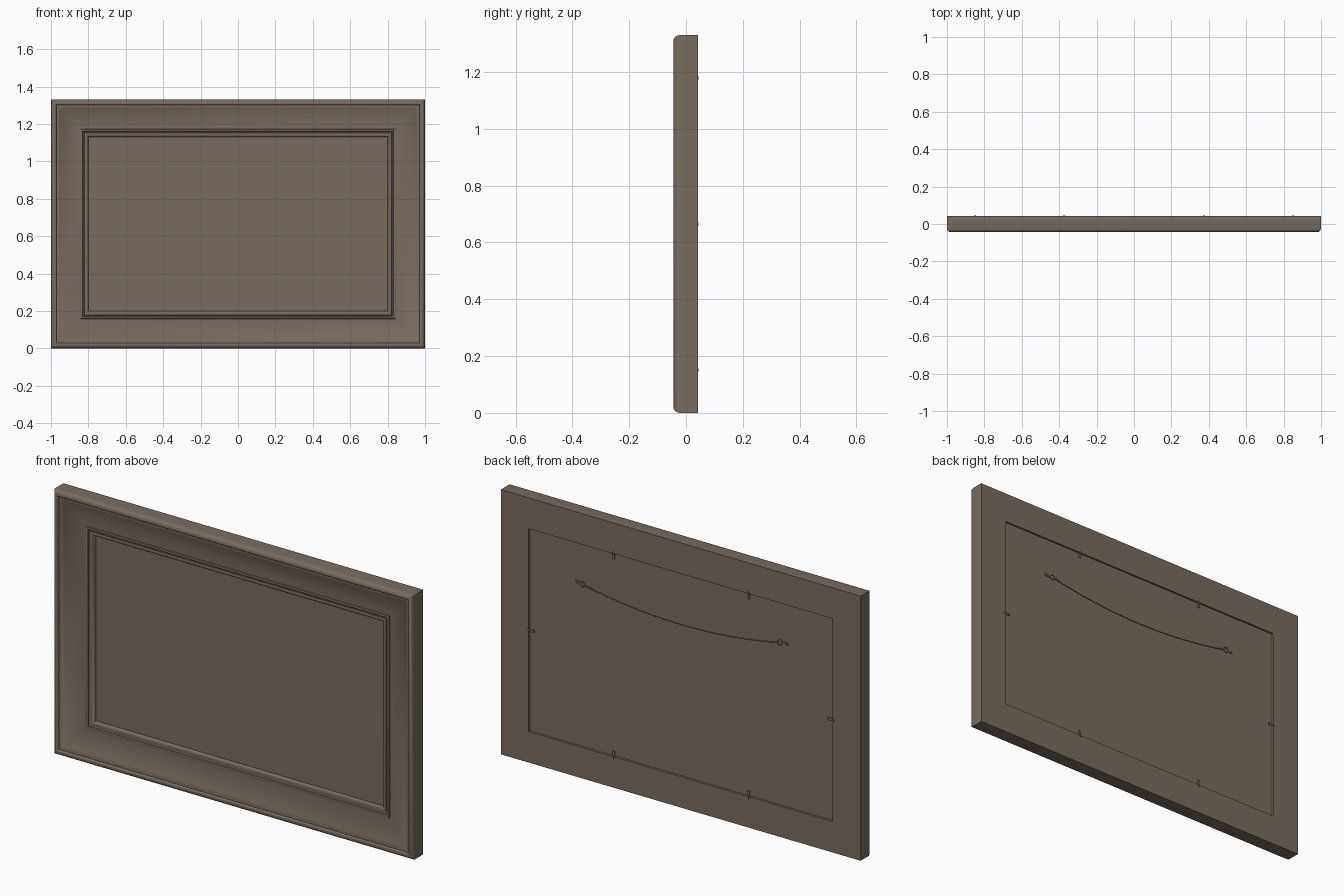
import bpy, bmesh, math
from mathutils import Vector

if "Cube" in bpy.data.objects:
    bpy.data.objects.remove(bpy.data.objects["Cube"])

H = 1.33          # frame height
HX, HZ = 1.0, H / 2
CZ = H / 2

brown = bpy.data.materials.new("taupe brown")
brown.diffuse_color = (0.19, 0.15, 0.115, 1)
brown.use_nodes = True
brown.node_tree.nodes["Principled BSDF"].inputs["Base Color"].default_value = brown.diffuse_color


def add_mesh(name, bm, angle=40):
    bmesh.ops.recalc_face_normals(bm, faces=bm.faces)
    me = bpy.data.meshes.new(name)
    bm.to_mesh(me)
    bm.free()
    me.materials.append(brown)
    ob = bpy.data.objects.new(name, me)
    bpy.context.collection.objects.link(ob)
    bpy.ops.object.select_all(action='DESELECT')
    ob.select_set(True)
    bpy.context.view_layer.objects.active = ob
    bpy.ops.object.shade_smooth_by_angle(angle=math.radians(angle))
    return ob


def tube(name, points, radius, cyclic=False):
    cu = bpy.data.curves.new(name, 'CURVE')
    cu.dimensions = '3D'
    cu.bevel_depth = radius
    cu.bevel_resolution = 1
    cu.use_fill_caps = True
    sp = cu.splines.new('POLY')
    sp.points.add(len(points) - 1)
    for p, co in zip(sp.points, points):
        p.co = (*co, 1)
    sp.use_cyclic_u = cyclic
    cu.materials.append(brown)
    ob = bpy.data.objects.new(name, cu)
    bpy.context.collection.objects.link(ob)
    return ob


# Moulding profile: (distance in from the outer edge, depth y)
profile = [(0, 0.042), (0, -0.022)]
profile += [(0.02 - 0.02 * math.cos(a), -0.022 - 0.022 * math.sin(a))
            for a in (math.radians(22.5 * i) for i in range(1, 5))]
profile += [(0.024, -0.043), (0.028, -0.039), (0.029, -0.033), (0.036, -0.033)]
# hollow cove, steep outside and flattening inwards
profile += [(0.036 + 0.114 * t, -0.033 + 0.034 * (1 - (1 - t) ** 2))
            for t in (i / 8 for i in range(1, 9))]
# inner bead, flat step and sight edge
profile += [(0.157, 0.001), (0.159, -0.004), (0.164, -0.006), (0.169, -0.004),
            (0.171, 0.002), (0.177, 0.004), (0.178, 0.001), (0.185, -0.001),
            (0.193, 0.002), (0.199, 0.010), (0.200, 0.018),
            # rebate at the back
            (0.200, 0.024), (0.155, 0.024), (0.155, 0.042)]

bm = bmesh.new()
rings = []
for d, y in profile:
    rings.append([bm.verts.new((sx * (HX - d), y, CZ + sz * (HZ - d)))
                  for sx, sz in ((-1, -1), (1, -1), (1, 1), (-1, 1))])
for i, a in enumerate(rings):
    b = rings[(i + 1) % len(rings)]
    for k in range(4):
        m = (k + 1) % 4
        bm.faces.new((a[k], a[m], b[m], b[k]))
add_mesh("moulded_frame", bm)


def box(name, center, size):
    bm = bmesh.new()
    bmesh.ops.create_cube(bm, size=1)
    for v in bm.verts:
        v.co = Vector(c + p * s for c, p, s in zip(center, v.co, size))
    return add_mesh(name, bm)


# Picture at the front and backing board behind it
box("picture_panel", (0, 0.019, CZ), (1.64, 0.008, 0.97))
box("backing_board", (0, 0.030, CZ), (1.684, 0.012, 1.014))


def screw(name, x, y, z, r):
    bm = bmesh.new()
    bmesh.ops.create_cone(bm, cap_ends=True, segments=12, radius1=r, radius2=r * 0.6, depth=0.004)
    for v in bm.verts:
        v.co = Vector((x + v.co.x, y + v.co.z, z + v.co.y))
    add_mesh(name, bm)


# Turn clips holding the board: (x, z, direction towards the board)
clips = [(sx * 0.375, CZ + s * 0.51, 0, -s) for sx in (-1, 1) for s in (-1, 1)]
clips += [(s * 0.845, CZ, -s, 0) for s in (-1, 1)]
for x, z, dx, dz in clips:
    cx, cz = x + dx * 0.012, z + dz * 0.012
    box("clip_tab", (cx, 0.0395, cz), (0.032 if dx else 0.012, 0.004, 0.032 if dz else 0.012))
    screw("clip_screw", x - dx * 0.004, 0.0425, z - dz * 0.004, 0.008)

# Hanging hardware and sagging wire
for s in (-1, 1):
    box("hanger_plate", (s * 0.575, 0.0375, 0.976), (0.035, 0.003, 0.016))
    screw("hanger_screw", s * 0.580, 0.0395, 0.976, 0.007)
    tube("hanger_ring", [(s * 0.548 + 0.013 * math.cos(a), 0.039, 0.974 + 0.013 * math.sin(a))
                         for a in (math.tau * i / 12 for i in range(12))], 0.0022, True)
    # twisted wire end
    tube("wire_wrap", [(s * (0.536 - 0.04 * t), 0.039 + 0.002 * math.cos(t * 30),
                        0.972 - 0.008 * t + 0.003 * math.sin(t * 30))
                       for t in (i / 20 for i in range(21))], 0.0018)
tube("hanging_wire", [(0.54 * t, 0.039, 0.918 + 0.054 * t * t)
                      for t in (i / 12 for i in range(-12, 13))], 0.002)
